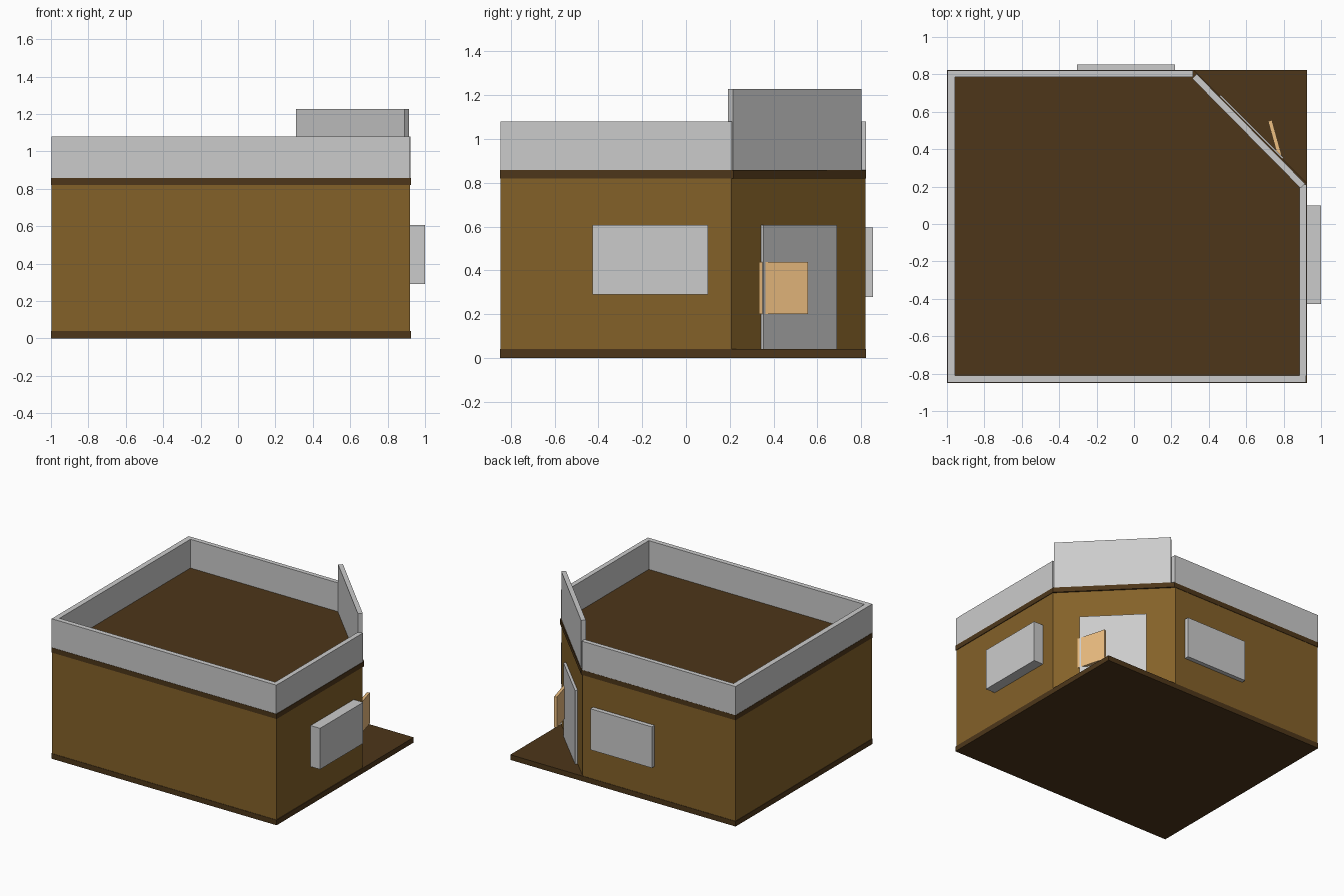
import bpy, bmesh, math

if "Cube" in bpy.data.objects:
    bpy.data.objects.remove(bpy.data.objects["Cube"])


def material(name, rgb):
    m = bpy.data.materials.new(name)
    m.diffuse_color = (*rgb, 1)
    m.use_nodes = True
    m.node_tree.nodes["Principled BSDF"].inputs["Base Color"].default_value = m.diffuse_color
    return m


BROWN = material("wall_brown", (0.23, 0.12, 0.022))
DARK = material("dark_brown", (0.075, 0.037, 0.01))
TAN = material("tan", (0.85, 0.52, 0.22))


def prism(name, outline, z0, z1, mat=None):
    """Extrude a flat outline from z0 up to z1."""
    bm = bmesh.new()
    face = bm.faces.new([bm.verts.new((x, y, z0)) for x, y in outline])
    top = bmesh.ops.extrude_face_region(bm, geom=[face])["geom"]
    bmesh.ops.translate(bm, vec=(0, 0, z1 - z0),
                        verts=[g for g in top if isinstance(g, bmesh.types.BMVert)])
    bmesh.ops.recalc_face_normals(bm, faces=bm.faces)
    me = bpy.data.meshes.new(name)
    bm.to_mesh(me)
    bm.free()
    ob = bpy.data.objects.new(name, me)
    bpy.context.collection.objects.link(ob)
    if mat:
        me.materials.append(mat)
    return ob


def box(name, x0, x1, y0, y1, z0, z1, mat=None):
    return prism(name, [(x0, y0), (x1, y0), (x1, y1), (x0, y1)], z0, z1, mat)


def board(name, a, b, thick, z0, z1, mat=None):
    """Upright board whose centre line runs from a to b in plan."""
    dx, dy = b[0] - a[0], b[1] - a[1]
    k = thick / 2 / math.hypot(dx, dy)
    nx, ny = -dy * k, dx * k
    return prism(name, [(a[0] + nx, a[1] + ny), (b[0] + nx, b[1] + ny),
                        (b[0] - nx, b[1] - ny), (a[0] - nx, a[1] - ny)], z0, z1, mat)


def cut_corner(x0, x1, y0, y1, s):
    """Rectangle with its back right corner cut along x + y = s."""
    return [(x0, y0), (x1, y0), (x1, s - x1), (s - y1, y1), (x0, y1)]


# Floor slab, walls and roof slab
box("floor_slab", -1, 0.925, -0.85, 0.823, 0, 0.04, DARK)
prism("walls", cut_corner(-0.997, 0.92, -0.847, 0.82, 1.128), 0.04, 0.82, BROWN)
prism("roof_slab", cut_corner(-1, 0.925, -0.85, 0.823, 1.142), 0.82, 0.858, DARK)

# Parapet around the roof
Z0, Z1 = 0.858, 1.08
box("parapet_front", -0.998, 0.92, -0.848, -0.81, Z0, Z1)
box("parapet_left", -0.998, -0.957, -0.81, 0.787, Z0, Z1)
box("parapet_back", -0.998, 0.315, 0.787, 0.822, Z0, Z1)
box("parapet_right", 0.885, 0.922, -0.81, 0.21, Z0, Z1)

# Tall sign board over the corner entrance
board("corner_sign", (0.323, 0.79), (0.903, 0.203), 0.034, Z0, 1.227)

# Door on the corner wall with a tilted tan panel
board("door", (0.455, 0.68), (0.79, 0.345), 0.028, 0.04, 0.607)
board("door_panel", (0.727, 0.553), (0.788, 0.333), 0.022, 0.2, 0.437, TAN)

# Windows
box("window_right", 0.92, 1.0, -0.427, 0.1, 0.29, 0.607)
box("window_back", -0.305, 0.22, 0.82, 0.853, 0.278, 0.595)
